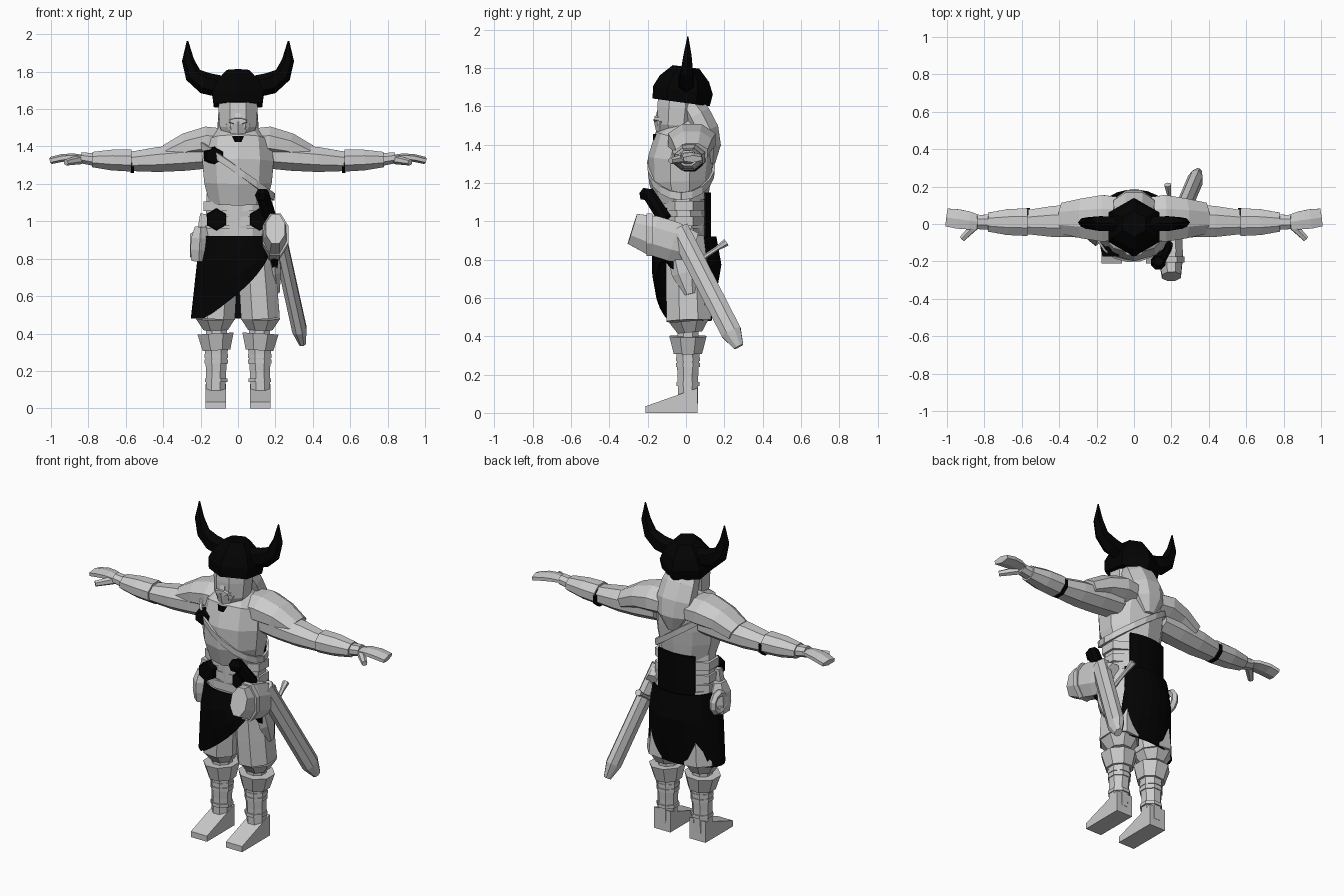
import bpy, bmesh, math
from mathutils import Vector

if "Cube" in bpy.data.objects:
    bpy.data.objects.remove(bpy.data.objects["Cube"])


def material(name, value):
    mat = bpy.data.materials.new(name)
    mat.use_nodes = True
    color = (value, value, value, 1)
    mat.diffuse_color = color
    mat.node_tree.nodes["Principled BSDF"].inputs["Base Color"].default_value = color
    return mat


GREY = material("light grey", 0.6)
BLACK = material("near black", 0.001)
X, Y, Z = Vector((1, 0, 0)), Vector((0, 1, 0)), Vector((0, 0, 1))


def finish(name, bm, mat):
    bmesh.ops.recalc_face_normals(bm, faces=bm.faces)
    mesh = bpy.data.meshes.new(name)
    bm.to_mesh(mesh)
    bm.free()
    mesh.materials.append(mat)
    ob = bpy.data.objects.new(name, mesh)
    bpy.context.collection.objects.link(ob)
    return ob


def tube(name, start, end, widths, depth=1, sides=8, mat=GREY, bow=(0, 0, 0)):
    """Closed faceted tube with evenly spaced rings, optionally bowed along its length."""
    start, end, bow = Vector(start), Vector(end), Vector(bow)
    last = len(widths) - 1
    path = [start.lerp(end, i / last) + bow * math.sin(math.pi * i / last) for i in range(last + 1)]
    reference = Y if abs((end - start).normalized().x) > 0.5 else X
    bm = bmesh.new()
    loops = []
    for i, width in enumerate(widths):
        along = (path[min(i + 1, last)] - path[max(i - 1, 0)]).normalized()
        u = (reference - along * reference.dot(along)).normalized()
        v = along.cross(u) * depth
        angles = [math.tau * (k + 0.5) / sides for k in range(sides)]
        loops.append([bm.verts.new(path[i] + width * (u * math.cos(a) + v * math.sin(a)))
                      for a in angles])
    for lower, upper in zip(loops, loops[1:]):
        for k in range(sides):
            j = (k + 1) % sides
            bm.faces.new((lower[k], lower[j], upper[j], upper[k]))
    bm.faces.new(loops[0])
    bm.faces.new(loops[-1])
    finish(name, bm, mat)


def band(name, center, width, depth=1, mat=GREY, axis=Z, half=0.015):
    center = Vector(center)
    tube(name, center - axis * half, center + axis * half, (width, width), depth, mat=mat)


def wrap(name, angles, top, bottom, radius, mat, rows=3, middle=0):
    """Cloth sheet bent around the body, with its edges set by angle."""
    bm = bmesh.new()
    columns = []
    for degrees in angles:
        a = math.radians(degrees)
        column = []
        for row in range(rows + 1):
            z = top(a) + (bottom(a) - top(a)) * row / rows
            rx, ry = radius(z)
            column.append(bm.verts.new((rx * math.cos(a), middle + ry * math.sin(a), z)))
        columns.append(column)
    for left, right in zip(columns, columns[1:]):
        for row in range(rows):
            bm.faces.new((left[row], right[row], right[row + 1], left[row + 1]))
    ob = finish(name, bm, mat)
    thickness = ob.modifiers.new("thickness", "SOLIDIFY")
    thickness.thickness = 0.012
    thickness.offset = 0


def foot(name, center_x):
    """Block foot whose top slopes down to the toe."""
    bm = bmesh.new()
    bmesh.ops.create_cube(bm, size=1)
    for vert in bm.verts:
        toe, top = vert.co.y < 0, vert.co.z > 0
        vert.co.x = center_x + vert.co.x * 0.11
        vert.co.y = -0.21 if toe else 0.06
        vert.co.z = (0.035 if toe else 0.13) if top else 0
    finish(name, bm, GREY)


# Torso, belts and chest strap
tube("waist", (0, 0, .84), (0, -.02, 1.16), (.16, .185, .18, .175), depth=.63, sides=10)
tube("chest", (0, -.02, 1.1), (0, .03, 1.53), (.16, .19, .2, .185, .07),
     depth=.85, sides=10, bow=(0, -.035, 0))
for belt_z in (.94, 1, 1.08):
    band("belt", (0, -.01, belt_z), .2, depth=.61, half=.025)
wrap("chest_strap", range(0, 361, 20), lambda a: 1.29 - .14 * math.cos(a),
     lambda a: 1.25 - .14 * math.cos(a), lambda z: (.14 + .045 * z, .07 + .08 * z),
     GREY, rows=1, middle=-.025)
wrap("back_sash", range(55, 131, 15), lambda a: 1.15, lambda a: .9,
     lambda z: (.2, .125), BLACK, rows=1)


# Wrapped skirt, its front edge cut away towards the left hip
def hem(angle):
    rise = max(0, math.degrees(angle) + 140) / 120
    return .48 + .42 * rise ** 1.3


wrap("skirt", range(-20, -326, -15), lambda a: .92, hem,
     lambda z: (.3 - z * .11, .18 - .18 * abs(z - .77)), BLACK)

# Head, face and hair
tube("head", (0, -.06, 1.41), (0, -.04, 1.68), (.06, .105, .112, .11))
tube("nose", (0, -.14, 1.55), (0, -.13, 1.62), (.025, .01), sides=4)
tube("mouth", (0, -.13, 1.535), (0, -.165, 1.535), (.06, .045), depth=.35)
tube("hair", (0, 0, 1.64), (0, .13, 1.3), (.09, .115, .12, .1, .035), depth=.7, bow=(0, .03, 0))
tube("beard", (0, -.1, 1.51), (0, -.155, 1.35), (.075, .04, .028, .006), sides=6)
band("beard_tie", (0, -.14, 1.44), .034, mat=BLACK)

# Helmet
tube("helmet", (0, -.025, 1.62), (0, 0, 1.805), (.15, .158, .13, .07), sides=6, mat=BLACK)

for s, side in ((1, "left_"), (-1, "right_")):
    def limb(name, start, end, widths, bow=(0, 0, 0), **options):
        """Tube given for the left side and mirrored for the right."""
        start, end, bow = [(s * x, y, z) for x, y, z in (start, end, bow)]
        tube(side + name, start, end, widths, bow=bow, **options)

    limb("horn", (.09, 0, 1.72), (.27, .01, 1.965), (.045, .045, .035, .025, .003),
         depth=1.3, sides=6, mat=BLACK, bow=(.06, 0, -.06))

    # Arms and hands
    limb("shoulder_guard", (.06, .03, 1.42), (.38, .03, 1.355), (.12, .135, .115, .09),
         depth=.66, bow=(0, 0, .03))
    limb("upper_arm", (.15, .02, 1.35), (.57, .01, 1.32), (.09, .095, .09, .07), depth=.8)
    band(side + "elbow_patch", (s * .565, .02, 1.312), .072, .8, BLACK, X, .01)
    limb("forearm", (.57, .01, 1.325), (.78, .01, 1.33), (.08, .075, .055), depth=.8)
    limb("wrist", (.77, .01, 1.33), (.84, .01, 1.34), (.045, .04), depth=.8)
    limb("hand", (.82, .01, 1.34), (1, .035, 1.325), (.04, .055, .06, .055),
         depth=.35, sides=6, bow=(0, 0, .01))
    limb("thumb", (.84, 0, 1.33), (.92, -.08, 1.315), (.025, .017), sides=6)

    # Shorts, boots and feet
    limb("shorts", (.09, 0, .92), (.12, .015, .48), (.09, .105, .11, .112), depth=1.12)
    limb("shorts_cuff", (.12, .015, .48), (.12, .02, .42), (.112, .07))
    limb("knee", (.115, .01, .46), (.115, .01, .36), (.06, .06))
    limb("boot_cuff", (.12, .01, .4), (.115, .01, .31), (.105, .08))
    limb("boot_shaft", (.115, .01, .33), (.12, .01, .05), (.067, .058, .056))
    for strap_z in (.28, .25, .15):
        band(side + "boot_strap", (s * .116, .01, strap_z), .062 + strap_z / 50, half=.01)
    foot(side + "foot", s * .12)

    limb("belt_disc", (.115, -.1, 1.01), (.115, -.15, 1.01), (.06, .055), sides=6, mat=BLACK)

# Shoulder brooch
tube("brooch", (-.125, -.12, 1.35), (-.125, -.175, 1.35), (.065, .05), depth=.8, sides=6, mat=BLACK)

# Sword in its sheath, slanting back on the left hip
tube("sheath", (.21, -.04, .96), (.345, .275, .345), [.042] * 8 + [.02], depth=1.4)
tube("sword_grip", (.13, -.2, 1.15), (.17, -.11, 1.01), (.036, .04), mat=BLACK)
tube("sword_pommel", (.13, -.21, 1.11), (.13, -.2, 1.17), (.03, .042, .025), mat=BLACK)

# Holster around the sheath, with hanging tools
tube("holster", (.2, -.28, .96), (.19, .04, .86), (.055, .07, .07, .055), depth=1.6)
band("holster_rim", (.2, -.19, .93), .075, 1.6, axis=Y)
tube("tool_handle", (.2, .06, .79), (.18, .21, .89), (.014, .012, .012, .02), sides=6)
tube("dagger_tip", (.19, -.12, .86), (.2, -.04, .72), (.035, .01), sides=6, mat=BLACK)
tube("thigh_plate", (.19, -.03, .84), (.21, .02, .62), (.035, .035, .015), depth=2, sides=6)

# Pouch and coiled rope on the right hip
tube("pouch", (-.21, -.04, .785), (-.2, -.04, .97), (.045, .055, .055, .035), depth=1.4, sides=6)
tube("pouch_strap", (-.2, -.05, .92), (-.185, -.05, 1.04), (.03, .025), sides=4)
bpy.ops.mesh.primitive_torus_add(major_segments=10, minor_segments=5, major_radius=.055,
                                 minor_radius=.022, location=(-.235, .02, .87),
                                 rotation=(0, math.pi / 2, 0))
coil = bpy.context.object
coil.name = "rope_coil"
coil.data.materials.append(GREY)
